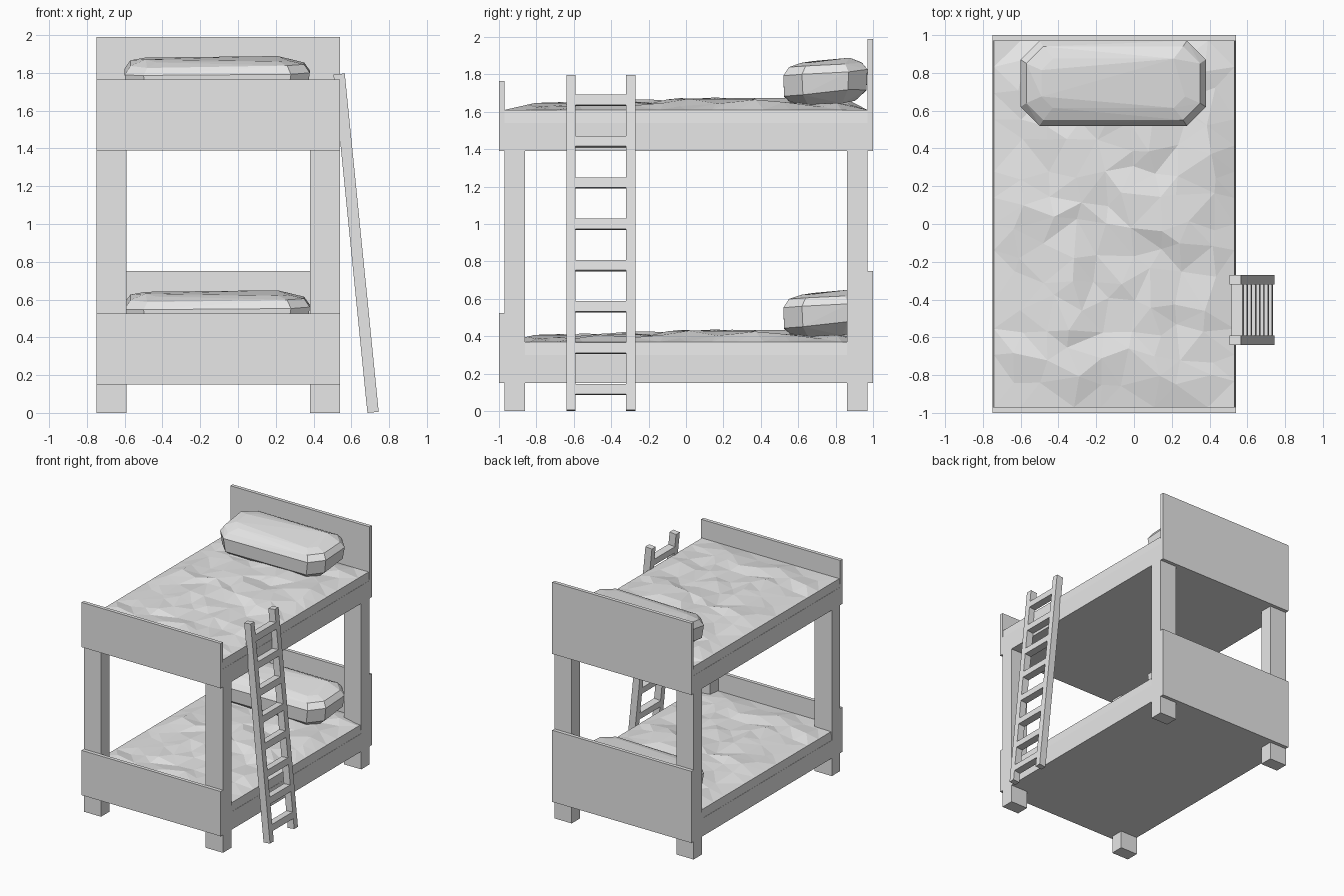
import bpy, bmesh, math, random
from mathutils import Matrix, Vector

cube = bpy.data.objects.get("Cube")
if cube:
    bpy.data.objects.remove(cube, do_unlink=True)

grey = bpy.data.materials.new("light_grey")
grey.use_nodes = True
colour = (0.8, 0.8, 0.8, 1)
grey.diffuse_color = colour
for node in grey.node_tree.nodes:
    if node.type == 'BSDF_PRINCIPLED':
        node.inputs["Base Color"].default_value = colour

random.seed(4)
MID_X = -0.105       # bed centre line
HALF_W = 0.645       # half the bed width
LEVELS = {"lower": 0.15, "upper": 1.39}


def add_object(name, mesh, location=(0, 0, 0)):
    obj = bpy.data.objects.new(name, mesh)
    obj.location = location
    bpy.context.collection.objects.link(obj)
    return obj


def finish(name, bm):
    bmesh.ops.recalc_face_normals(bm, faces=bm.faces)
    mesh = bpy.data.meshes.new(name)
    bm.to_mesh(mesh)
    bm.free()
    mesh.materials.append(grey)
    return mesh


def box(name, low, high):
    low, high = Vector(low), Vector(high)
    bm = bmesh.new()
    bmesh.ops.create_cube(bm, size=1, matrix=Matrix.Diagonal((high - low).to_4d()))
    return add_object(name, finish(name, bm), (low + high) / 2)


def mattress_mesh():
    """Rumpled faceted top with a slightly sloping skirt, base at z = 0."""
    bm = bmesh.new()
    size = Matrix.Diagonal((HALF_W - 0.008, 0.97, 1, 1))
    bmesh.ops.create_grid(bm, x_segments=9, y_segments=14, size=1, matrix=size)
    for v in bm.verts:
        if v.is_boundary:
            v.co.z = 0.07
        else:
            swell = 0.015 * math.sin(2.6 * v.co.y + 0.8) + 0.01 * math.cos(4 * v.co.x)
            v.co.z = 0.1 + swell + random.uniform(-0.018, 0.018)
            v.co.x += random.uniform(-0.045, 0.045)
            v.co.y += random.uniform(-0.045, 0.045)
    bmesh.ops.triangulate(bm, faces=bm.faces, quad_method='SHORT_EDGE')
    rim = [e for e in bm.edges if e.is_boundary]
    skirt = bmesh.ops.extrude_edge_only(bm, edges=rim)["geom"]
    for v in skirt:
        if isinstance(v, bmesh.types.BMVert):
            v.co.z = 0
            v.co.x *= 1.01
    return finish("mattress", bm)


def pillow_mesh():
    """Convex faceted cushion built from stacked eight-sided rings."""
    bm = bmesh.new()
    rings = [(0.0, 0.40, 0.16, 0.07), (0.06, 0.475, 0.22, 0.10),
             (0.165, 0.49, 0.225, 0.10), (0.21, 0.46, 0.195, 0.09),
             (0.23, 0.38, 0.13, 0.06)]
    for z, hx, hy, cut in rings:
        for sx in (-1, 1):
            for sy in (-1, 1):
                for x, y in ((hx - cut, hy), (hx, hy - cut)):
                    wobble = random.uniform(-0.008, 0.008)
                    bm.verts.new((sx * x, sy * y, z + 0.09 * sy * y + wobble))
    bmesh.ops.convex_hull(bm, input=bm.verts)
    return finish("pillow", bm)


mattress, pillow = mattress_mesh(), pillow_mesh()
left, right = MID_X - HALF_W, MID_X + HALF_W

# Two bunks: slab, end boards, mattress and pillow
for level, z in LEVELS.items():
    box(level + "_bed_base", (left, -0.97, z), (right, 0.97, z + 0.15))
    box(level + "_foot_board", (left, -1, z), (right, -0.97, z + 0.375))
    box(level + "_head_board", (left, 0.97, z), (right, 1, z + 0.6))
    add_object(level + "_mattress", mattress, (MID_X, 0, z + 0.15))
    add_object(level + "_pillow", pillow, (MID_X - 0.005, 0.745, z + 0.25))

# Corner posts
for side, x in (("right", left), ("left", right - 0.16)):
    for end, y in (("front", -0.97), ("back", 0.86)):
        box(f"{end}_{side}_post", (x, y, 0), (x + 0.16, y + 0.11, 1.39))

# Leaning ladder: parts are built upright, then tilted about the foot
tilt = Matrix.Translation((0.715, 0, 0.003)) @ Matrix.Rotation(-0.1, 4, 'Y')


def ladder_part(name, low, high):
    part = box(name, low, high)
    part.matrix_world = tilt @ Matrix.Translation(part.location)


for name, y in (("ladder_front_rail", -0.64), ("ladder_back_rail", -0.32)):
    ladder_part(name, (-0.03, y, 0), (0.03, y + 0.05, 1.8))
for i in range(8):
    z = 0.085 + 0.222 * i
    ladder_part(f"ladder_rung_{i + 1}", (-0.03, -0.59, z), (0.03, -0.32, z + 0.055))
